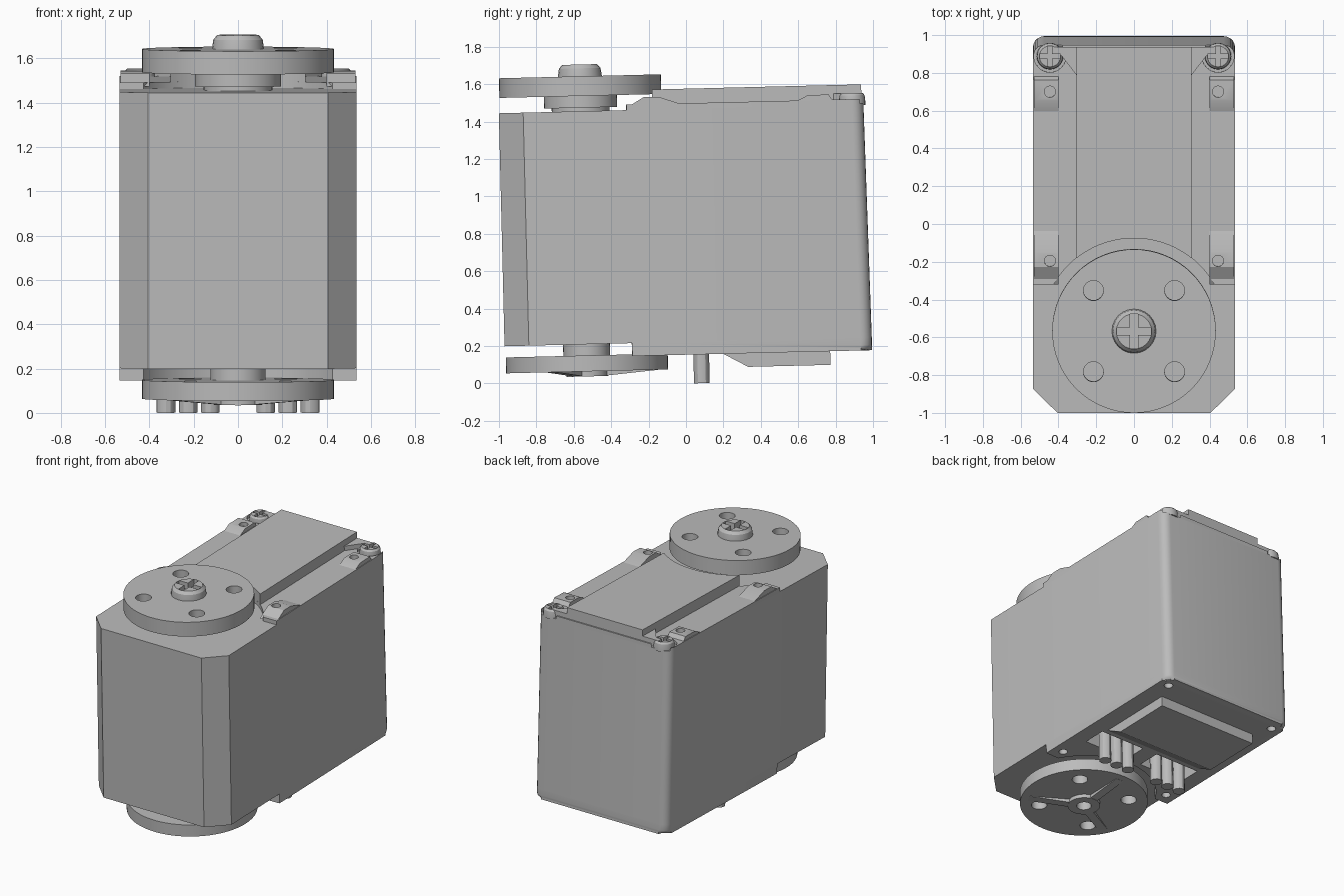
import bpy, bmesh, math
from mathutils import Matrix

if "Cube" in bpy.data.objects:
    bpy.data.objects.remove(bpy.data.objects["Cube"])

TILT = math.radians(1.4)          # the whole unit leans slightly about x
AX = -0.527                       # y of the output axis
mat = bpy.data.materials.new("mid grey")
mat.diffuse_color = (0.5, 0.5, 0.5, 1)
mat.use_nodes = True
mat.node_tree.nodes["Principled BSDF"].inputs["Base Color"].default_value = mat.diffuse_color


def lathe(bm, prof, x, y, n=32):
    """Closed solid of revolution about a vertical axis; prof = (radius, z) upward."""
    rings = [[bm.verts.new((x + r * math.cos(2 * math.pi * i / n),
                            y + r * math.sin(2 * math.pi * i / n), z))
              for i in range(n)] for r, z in prof]
    for a, b in zip(rings, rings[1:]):
        for i in range(n):
            j = (i + 1) % n
            bm.faces.new((a[i], a[j], b[j], b[i]))
    bm.faces.new(rings[0][::-1])
    bm.faces.new(rings[-1])


def prism(bm, pts, lo, hi, axis="z"):
    """Extrude an outline: (x, y) along z, or (y, z) along x."""
    put = (lambda p, t: (p[0], p[1], t)) if axis == "z" else (lambda p, t: (t, p[0], p[1]))
    a = [bm.verts.new(put(p, lo)) for p in pts]
    b = [bm.verts.new(put(p, hi)) for p in pts]
    bm.faces.new(a[::-1])
    bm.faces.new(b)
    for i in range(len(pts)):
        j = (i + 1) % len(pts)
        bm.faces.new((a[i], a[j], b[j], b[i]))


def box(bm, x0, x1, y0, y1, z0, z1):
    prism(bm, [(x0, y0), (x1, y0), (x1, y1), (x0, y1)], z0, z1)


def make(name, build, cut=None, smooth=True):
    def mesh_object(nm, fn):
        bm = bmesh.new()
        fn(bm)
        bmesh.ops.recalc_face_normals(bm, faces=bm.faces)
        me = bpy.data.meshes.new(nm)
        bm.to_mesh(me)
        bm.free()
        ob = bpy.data.objects.new(nm, me)
        ob.data.materials.append(mat)
        bpy.context.collection.objects.link(ob)
        ob.rotation_euler.x = TILT
        return ob
    ob = mesh_object(name, build)
    bpy.ops.object.select_all(action="DESELECT")
    ob.select_set(True)
    bpy.context.view_layer.objects.active = ob
    if cut:
        cutter = mesh_object("cutter", cut)
        cutter.hide_render = True
        m = ob.modifiers.new("cut", "BOOLEAN")
        m.object, m.operation, m.solver = cutter, "DIFFERENCE", "EXACT"
        bpy.ops.object.modifier_apply(modifier="cut")
        bpy.data.objects.remove(cutter)
    if smooth:
        bpy.ops.object.shade_smooth_by_angle(angle=math.radians(30))
    return ob


def back_corner(w, y, r=0.06, n=5):
    """Rounded rear corners, right then left."""
    right = [(w - r + r * math.cos(t), y - r + r * math.sin(t))
             for t in [math.pi / 2 * i / n for i in range(n + 1)]]
    return right + [(-x, v) for x, v in right[::-1]]


def arc(r, x, n=24):
    """Arc round the output axis from -x to +x."""
    a = math.asin(x / r)
    return [(r * math.sin(t), AX + r * math.cos(t))
            for t in [-a + 2 * a * i / n for i in range(n + 1)]]


W = 0.535
plate = arc(0.49, 0.426) + [(W, -0.283)] + back_corner(W, 0.985) + [(-W, -0.283)]


# main case: chamfered front, rounded rear, slight draft on the rear wall
def case(bm):
    prism(bm, [(-0.405, -0.965), (0.405, -0.965), (W, -0.835)] + back_corner(W, 0.985)
          + [(-W, -0.835)], 0.222, 1.468)
    for v in bm.verts:
        if v.co.y > 0.5 and v.co.z < 1:
            v.co.y += 0.014


def case_cut(bm):
    for s in (-1, 1):
        box(bm, s * 0.24 - 0.18, s * 0.24 + 0.18, 0.0, 0.17, 0.1, 0.3)


make("case", case, case_cut)


# bottom plate with connector pockets and screw holes
def bottom(bm):
    prism(bm, plate, 0.153, 0.222)
    for v in bm.verts:
        if v.co.y > 0.5:
            v.co.y += 0.014
    edges = [e for e in bm.edges if all(v.co.z < 0.16 and v.co.y > 0.9 for v in e.verts)]
    bmesh.ops.bevel(bm, geom=edges, offset=0.03, segments=3, affect="EDGES", profile=0.5)


def bottom_cut(bm):
    case_cut(bm)
    for s in (-1, 1):
        for y in (-0.2, 0.91):
            lathe(bm, [(0.03, 0.1), (0.03, 0.2)], s * 0.455, y, 16)


make("bottom_plate", bottom, bottom_cut)
make("bottom_raised_panel", lambda bm: prism(
    bm, [(0.19, 0.16), (0.335, 0.08), (0.775, 0.08), (0.775, 0.16)], -0.4, 0.4, "x"), smooth=False)


# connector pins
def pins(bm):
    for s in (-1, 1):
        for k in range(3):
            lathe(bm, [(0.042, -0.001), (0.042, 0.295)], s * (0.125 + 0.1 * k), 0.085, 12)


make("connector_pins", pins)


# top cover: low rim, raised panel, gussets and corner bosses
def rim_cut(bm):
    for s in (-1, 1):
        lathe(bm, [(0.085, 1.475), (0.085, 1.6)], s * 0.445, 0.925, 24)


make("cover_rim", lambda bm: prism(bm, plate, 1.46, 1.497), rim_cut)
make("cover_panel", lambda bm: prism(
    bm, arc(0.49, 0.305) + [(0.305, 0.975), (-0.305, 0.975)], 1.48, 1.575))


def gussets(bm):
    for s in (-1, 1):
        prism(bm, [(s * 0.3, 0.82), (s * 0.42, 0.975), (s * 0.3, 0.975)], 1.48, 1.53)


make("cover_gussets", gussets, smooth=False)


def bosses(bm):
    for s in (-1, 1):
        x0, x1 = sorted((s * 0.4, s * 0.53))
        prism(bm, [(-0.283, 1.48), (-0.19, 1.535), (-0.11, 1.535), (0.05, 1.48)], x0, x1, "x")
        prism(bm, [(0.6, 1.48), (0.69, 1.525), (0.8, 1.525), (0.83, 1.48)], x0, x1, "x")


def boss_cut(bm):
    for s in (-1, 1):
        for y in (-0.158, 0.738):
            lathe(bm, [(0.03, 1.4), (0.03, 1.6)], s * 0.445, y, 16)


make("cover_bosses", bosses, boss_cut)


# cross-slotted screws
def screw(name, x, y, r, z0, z1):
    h = 0.25 * r

    def slot(bm):
        a, b = 0.78 * r, 0.17 * r
        prism(bm, [(x + u, y + v) for u, v in
                   [(b, -a), (b, -b), (a, -b), (a, b), (b, b), (b, a), (-b, a), (-b, b),
                    (-a, b), (-a, -b), (-b, -b), (-b, -a)]], z1 - 0.4 * r, z1 + 0.1)
    make(name, lambda bm: lathe(bm, [(r, z0), (r, z1 - 2 * h), (0.95 * r, z1 - h * 0.7),
                                     (0.8 * r, z1)], x, y, 24), slot)


screw("cover_screw_right", 0.445, 0.925, 0.07, 1.465, 1.53)
screw("cover_screw_left", -0.445, 0.925, 0.07, 1.465, 1.53)
screw("horn_screw", 0, AX, 0.117, 1.64, 1.718)


# round horns on the output axis, each with four holes
def horn_holes(bm):
    for sx in (-1, 1):
        for sy in (-1, 1):
            lathe(bm, [(0.053, 0), (0.053, 2)], sx * 0.215, AX + sy * 0.215, 24)


make("top_horn", lambda bm: lathe(bm, [(0.433, 1.55), (0.433, 1.655)], 0, AX, 64), horn_holes)
make("top_horn_hub", lambda bm: lathe(bm, [(0.155, 1.46), (0.155, 1.487), (0.195, 1.487),
                                           (0.195, 1.552)], 0, AX, 48))


def bottom_holes(bm):
    horn_holes(bm)
    lathe(bm, [(0.05, 0), (0.05, 0.12)], 0, AX, 24)


make("bottom_horn", lambda bm: lathe(bm, [(0.433, 0.077), (0.433, 0.162)], 0, AX, 64), bottom_holes)
make("bottom_horn_hub", lambda bm: lathe(bm, [(0.125, 0.16), (0.125, 0.225)], 0, AX, 40))
make("bottom_horn_boss", lambda bm: lathe(bm, [(0.11, 0.05), (0.11, 0.08)], 0, AX, 32),
     lambda bm: lathe(bm, [(0.05, 0), (0.05, 0.12)], 0, AX, 24))


# sloping ribs under the bottom horn
def ribs(bm):
    for k in range(3):
        b = bmesh.new()
        prism(b, [(0.09, 0.079), (0.09, 0.051), (0.38, 0.076), (0.38, 0.079)], -0.03, 0.03, "x")
        b.transform(Matrix.Translation((0, AX, 0)) @ Matrix.Rotation(k * 2 * math.pi / 3, 4, "Z"))
        tmp = bpy.data.meshes.new("tmp")
        b.to_mesh(tmp)
        b.free()
        bm.from_mesh(tmp)
        bpy.data.meshes.remove(tmp)


make("bottom_horn_ribs", ribs, smooth=False)
